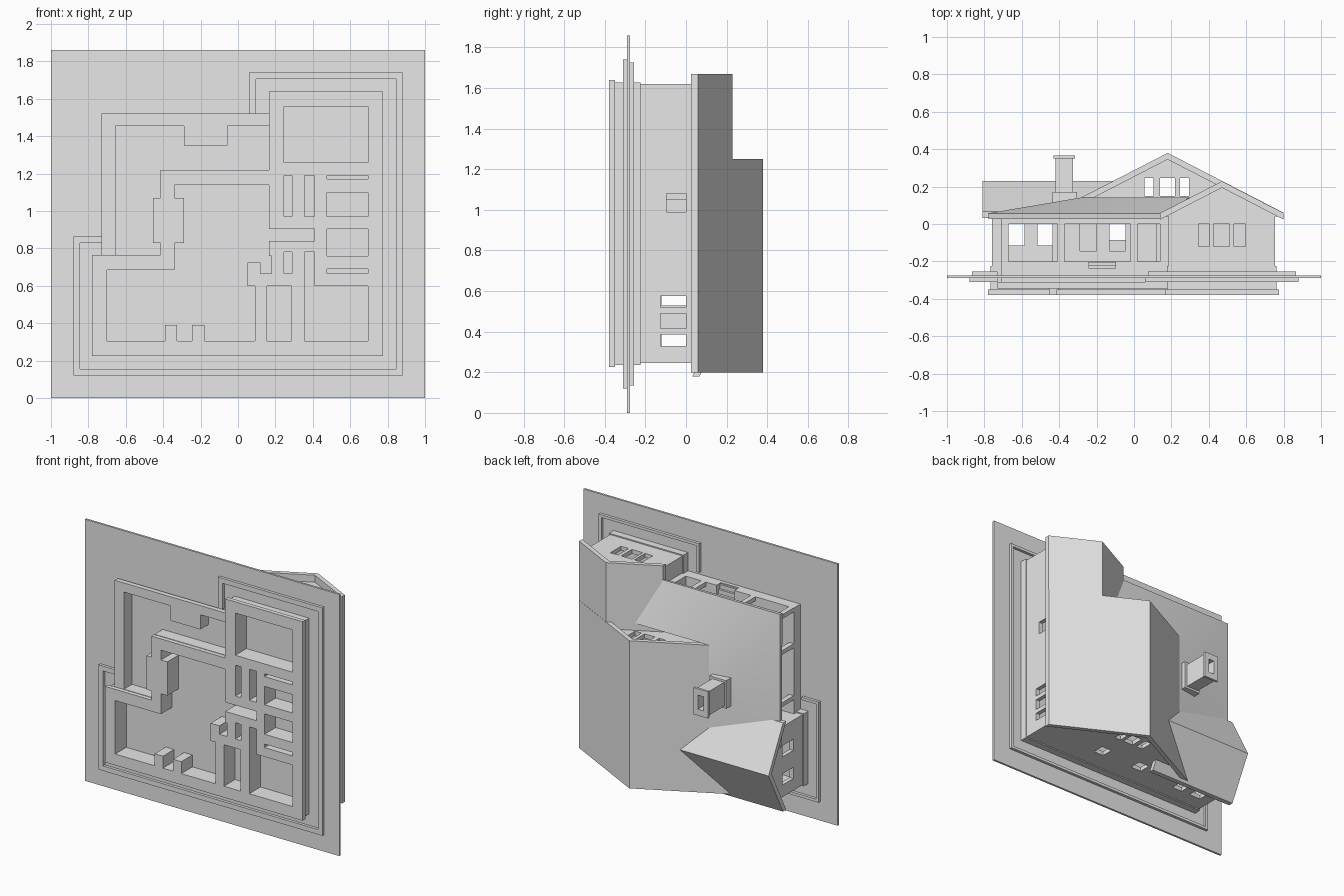
import bpy, bmesh, math

cube = bpy.data.objects.get("Cube")
if cube:
    bpy.data.objects.remove(cube)

grey = bpy.data.materials.new("plain_grey")
grey.use_nodes = True
grey.diffuse_color = (0.8, 0.8, 0.8, 1)
grey.node_tree.nodes["Principled BSDF"].inputs["Base Color"].default_value = (0.8, 0.8, 0.8, 1)

# The house lies on its back: its height runs along y and its front faces +z.
PLACE = {"x": lambda p, q, t: (t, q, p),
         "y": lambda p, q, t: (p, t, q),
         "z": lambda p, q, t: (p, q, t)}


def make(name, bm):
    bmesh.ops.recalc_face_normals(bm, faces=bm.faces)
    mesh = bpy.data.meshes.new(name)
    bm.to_mesh(mesh)
    bm.free()
    mesh.materials.append(grey)
    obj = bpy.data.objects.new(name, mesh)
    bpy.context.scene.collection.objects.link(obj)
    return obj


def add_prism(bm, pts, a, b, axis):
    ends = [[bm.verts.new(PLACE[axis](p, q, t)) for p, q in pts] for t in (a, b)]
    bm.faces.new(ends[0])
    bm.faces.new(ends[1])
    n = len(pts)
    for i in range(n):
        j = (i + 1) % n
        bm.faces.new((ends[0][i], ends[0][j], ends[1][j], ends[1][i]))


def prism(name, pts, a, b, axis="y"):
    bm = bmesh.new()
    add_prism(bm, pts, a, b, axis)
    return make(name, bm)


def rect(p0, p1, q0, q1):
    return [(p0, q0), (p1, q0), (p1, q1), (p0, q1)]


def box(name, x0, x1, y0, y1, z0, z1):
    return prism(name, rect(x0, x1, z0, z1), y0, y1)


def cut(obj, holes):
    """Cut a list of (outline, start, end, axis) prisms out of an object."""
    bm = bmesh.new()
    for hole in holes:
        add_prism(bm, *hole)
    tool = make("cutter", bm)
    tool.hide_render = True
    mod = obj.modifiers.new("openings", "BOOLEAN")
    mod.operation, mod.solver, mod.object = "DIFFERENCE", "EXACT", tool
    bpy.context.view_layer.objects.active = obj
    bpy.ops.object.modifier_apply(modifier=mod.name)
    bpy.data.objects.remove(tool)


def house(m):
    """House outline in x and z, moved inwards by m."""
    l, r, b, t = -0.78 + m, 0.775 - m, 0.225 + m, 1.64 - m
    return [(l, b), (r, b), (r, t), (0.165 + m, t), (0.165 + m, 1.22 - m),
            (-0.415 + m, 1.22 - m), (-0.415 + m, 0.765 - m), (l, 0.765 - m)]


def porch(m):
    return [(-0.73 + m, 0.74), (-0.73 + m, 1.52 - m), (0.19, 1.52 - m),
            (0.19, 1.2), (-0.39, 1.2), (-0.39, 0.74)]


def kerb(m):
    return [(-0.73, 0.865 - m), (m - 0.88, 0.865 - m), (m - 0.88, 0.12 + m),
            (0.88 - m, 0.12 + m), (0.88 - m, 1.74 - m), (0.06 + m, 1.74 - m), (0.06 + m, 1.52)]


# Ground plate and the kerb around the house
plate = box("ground_plate", -1, 1, -0.29, -0.275, 0, 1.86)
prism("lower_kerb", kerb(0) + kerb(0.035)[::-1], -0.31, -0.29)
prism("upper_kerb", kerb(0.015) + kerb(0.035)[::-1], -0.275, -0.255)

# Foundation, with open rooms on the underside
living = [(-0.7, 0.305), (-0.39, 0.305), (-0.39, 0.39), (-0.325, 0.39), (-0.325, 0.305),
          (-0.245, 0.305), (-0.245, 0.39), (-0.18, 0.39), (-0.18, 0.305), (0.09, 0.305),
          (0.09, 0.6), (0.05, 0.6), (0.05, 0.725), (0.12, 0.725), (0.12, 0.665),
          (0.18, 0.665), (0.18, 0.76), (0.165, 0.76), (0.165, 0.84), (0.41, 0.84),
          (0.41, 0.905), (0.165, 0.905), (0.165, 1.14), (-0.34, 1.14), (-0.34, 1.07),
          (-0.29, 1.07), (-0.29, 0.83), (-0.34, 0.83), (-0.34, 0.685), (-0.7, 0.685)]
bedroom = [(0.355, 0.305), (0.695, 0.305), (0.695, 0.6), (0.41, 0.6), (0.41, 0.78), (0.355, 0.78)]
under_porch = [(-0.655, 0.765), (-0.655, 1.455), (-0.29, 1.455), (-0.29, 1.35), (-0.055, 1.35),
               (-0.055, 1.455), (0.165, 1.455), (0.165, 1.22), (-0.415, 1.22), (-0.415, 1.07),
               (-0.455, 1.07), (-0.455, 0.83), (-0.415, 0.83), (-0.415, 0.765)]
rooms = [living, bedroom, under_porch, rect(0.155, 0.285, 0.305, 0.6),
         rect(0.245, 0.695, 1.26, 1.56)]
rooms += [rect(x0, x1, 0.97, 1.19) for x0, x1 in ((0.245, 0.29), (0.355, 0.41))]
rooms += [rect(0.245, 0.29, 0.665, 0.78)]
rooms += [rect(0.475, 0.695, z0, z1)
          for z0, z1 in ((1.17, 1.19), (0.97, 1.1), (0.76, 0.905), (0.665, 0.69))]
pits = [(r, -0.5, -0.255, "y") for r in rooms]
footing = prism("footing", house(0), -0.38, -0.35)
base = prism("foundation", house(0.012), -0.35, -0.225)
porch_footing = prism("porch_footing", porch(0), -0.345, -0.31)
deck = prism("porch_deck", porch(0.022), -0.31, -0.2)
for part in (plate, footing, base, porch_footing, deck):
    cut(part, pits)

# Porch steps set into the deck
cut(deck, [(rect(-0.24, -0.1, 1.4, 1.6), -0.25, -0.1, "y")])
for i in range(3):
    top = -0.237 + i * 0.015
    box("porch_step", -0.24, -0.1, -0.252, top, 1.4, 1.49 - i * 0.03)

# Hollow walls with window and door openings
walls = prism("walls", house(0.02), -0.225, 0.045)
cut(walls, [(house(0.05), -0.3, 0.2, "y")])
left_pair = ((-0.675, -0.585), (-0.515, -0.435))
openings = []
for x0, x1 in left_pair:
    openings.append((rect(x0, x1, -0.115, 0), 0.1, 0.9, "z"))
for x0, x1, y0 in ((-0.29, -0.2, -0.145), (-0.13, -0.045, -0.145), (0.02, 0.12, -0.2)):
    openings.append((rect(x0, x1, y0, 0), 1.1, 1.3, "z"))
for x0, x1 in ((-0.13, -0.045), (0.2, 0.28)):
    openings.append((rect(x0, x1, -0.085, 0), 0.1, 0.4, "z"))
for x0, x1 in ((0.345, 0.405), (0.425, 0.51), (0.535, 0.595)):
    openings.append((rect(x0, x1, -0.12, 0), 1.5, 1.7, "z"))
for z0, z1, y0 in ((0.99, 1.08, -0.095), (0.52, 0.575, -0.125), (0.415, 0.49, -0.125),
                   (0.33, 0.385, -0.125)):
    openings.append((rect(z0, z1, y0, 0), 0.7, 0.8, "x"))
for z0 in (0.33, 0.53):
    openings.append((rect(z0, z0 + 0.08, -0.12, 0), -0.8, -0.7, "x"))
cut(walls, openings)

# Porch posts and beams
for x, z in ((-0.69, 1.485), (-0.39, 1.485), (0, 1.485), (-0.69, 1.23), (-0.69, 0.86)):
    box("porch_post", x - 0.018, x + 0.018, -0.2, 0.03, z - 0.015, z + 0.015)
box("porch_front_beam", -0.708, 0.185, 0, 0.045, 1.47, 1.5)
box("porch_side_beam", -0.708, -0.675, 0, 0.045, 0.745, 1.47)
box("porch_end_wall", 0.14, 0.19, -0.2, 0.045, 1.2, 1.5)

# Gabled roofs and the gable walls beneath them
SLOPE = 0.516
THICK = 0.035


def roof(name, ridge, top, half, a, b, axis):
    low = top - half * SLOPE
    outline = [(ridge - half, low), (ridge, top), (ridge + half, low),
               (ridge + half, low - THICK), (ridge, top - THICK), (ridge - half, low - THICK)]
    return prism(name, outline, a, b, axis)


def gable(name, ridge, top, a, b, axis):
    peak = top - THICK + 0.004
    half = (peak - 0.04) / SLOPE
    return prism(name, [(ridge - half, 0.04), (ridge, peak), (ridge + half, 0.04)], a, b, axis)


roof("main_roof", 0.18, 0.38, 0.62, 0.2, 1.25, "z")
roof("front_wing_roof", 0.47, 0.229, 0.33, 1.2, 1.67, "z")
roof("side_wing_roof", 0.495, 0.229, 0.315, -0.81, -0.11, "x")
gable("front_wing_gable", 0.47, 0.229, 1.59, 1.62, "z")
gable("side_wing_gable", 0.495, 0.229, -0.76, -0.73, "x")
attic = [(rect(x0, x1, 0.15, 0.245), 0, 2, "z")
         for x0, x1 in ((0.055, 0.105), (0.14, 0.22), (0.245, 0.295))]
for name, z in (("main_front_gable", 1.17), ("main_back_gable", 0.245)):
    cut(gable(name, 0.18, 0.38, z, z + 0.03, "z"), attic)

# Low hipped roof over the porch, softly shaded across the hip
bm = bmesh.new()
near, far, hip_low, hip_high, side_low, side_high = [bm.verts.new(c) for c in (
    (0.14, 0.057, 1.57), (0.3, 0.142, 1.25), (-0.78, 0.057, 1.57),
    (-0.28, 0.142, 1.25), (-0.78, 0.057, 0.62), (-0.28, 0.142, 0.62))]
bm.faces.new((near, far, hip_high, hip_low))
bm.faces.new((hip_low, hip_high, side_high, side_low))
porch_roof = make("porch_roof", bm)
if porch_roof.data.polygons[0].normal.y < 0:
    porch_roof.data.flip_normals()
solid = porch_roof.modifiers.new("thickness", "SOLIDIFY")
solid.thickness = 0.03
bpy.ops.object.select_all(action="DESELECT")
porch_roof.select_set(True)
bpy.context.view_layer.objects.active = porch_roof
bpy.ops.object.modifier_apply(modifier=solid.name)
bpy.ops.object.shade_smooth_by_angle(angle=math.radians(30))

# Chimney with an open flue
fireplace = box("chimney_base", -0.455, -0.29, -0.38, -0.2, 0.83, 1.07)
box("chimney_breast", -0.435, -0.305, -0.2, 0.17, 0.85, 1.05)
shaft = box("chimney_shaft", -0.42, -0.325, 0.17, 0.35, 0.865, 1.035)
cap = box("chimney_cap", -0.43, -0.315, 0.35, 0.367, 0.855, 1.045)
for part in (shaft, cap):
    cut(part, [(rect(-0.395, -0.35, 0.9, 1.0), 0.22, 0.5, "y")])
